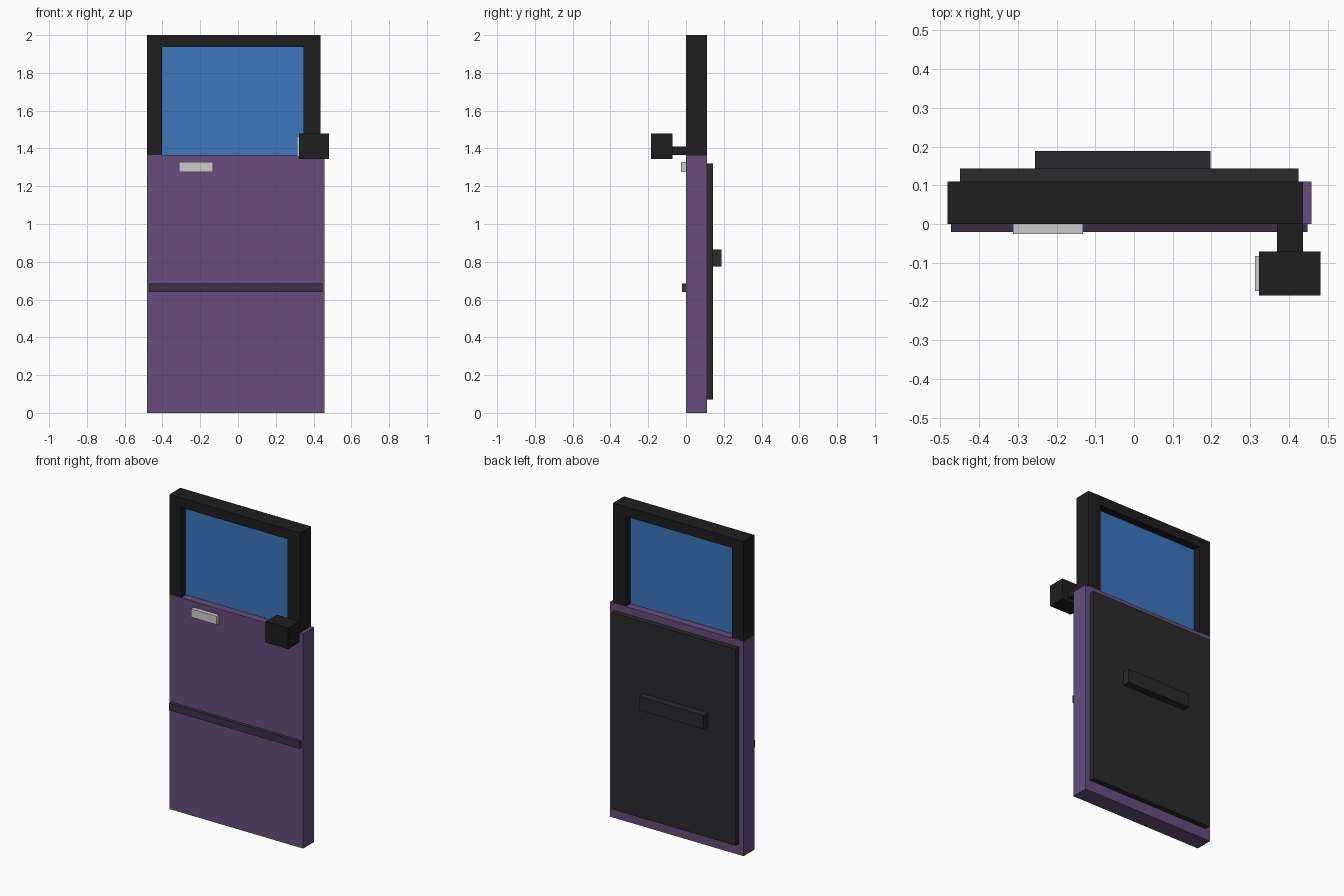
import bpy
import bmesh

if "Cube" in bpy.data.objects:
    bpy.data.objects.remove(bpy.data.objects["Cube"])


def material(name, rgb):
    m = bpy.data.materials.new(name)
    m.diffuse_color = (*rgb, 1.0)
    m.use_nodes = True
    m.node_tree.nodes["Principled BSDF"].inputs["Base Color"].default_value = m.diffuse_color
    return m


PAINT = material("purple_paint", (0.135, 0.073, 0.205))
BLACK = material("black_plastic", (0.013, 0.013, 0.014))
TRIM = material("dark_trim", (0.024, 0.023, 0.026))
STRIP = material("dark_purple_strip", (0.045, 0.030, 0.062))
GLASS = material("blue_glass", (0.045, 0.18, 0.52))
METAL = material("light_metal", (0.55, 0.55, 0.57))


def finish(name, bm, mat):
    bmesh.ops.recalc_face_normals(bm, faces=bm.faces)
    mesh = bpy.data.meshes.new(name)
    bm.to_mesh(mesh)
    bm.free()
    mesh.materials.append(mat)
    obj = bpy.data.objects.new(name, mesh)
    bpy.context.collection.objects.link(obj)
    return obj


def box(name, xs, ys, zs, mat):
    """Box spanning the given x, y and z ranges."""
    bm = bmesh.new()
    bmesh.ops.create_cube(bm, size=1)
    for v in bm.verts:
        v.co = [r[0] if c < 0 else r[1] for c, r in zip(v.co, (xs, ys, zs))]
    return finish(name, bm, mat)


def extruded_profile(name, points, ys, mat):
    """Extrude an x-z outline along y."""
    bm = bmesh.new()
    face = bm.faces.new([bm.verts.new((x, ys[0], z)) for x, z in points])
    new = bmesh.ops.extrude_face_region(bm, geom=[face])["geom"]
    bmesh.ops.translate(bm, vec=(0, ys[1] - ys[0], 0),
                        verts=[g for g in new if isinstance(g, bmesh.types.BMVert)])
    return finish(name, bm, mat)


SILL = 1.365
DEPTH = (0.0, 0.11)

# Door shell and window
box("door_panel", (-0.482, 0.458), DEPTH, (0, SILL), PAINT)
extruded_profile("window_frame", [
    (-0.482, SILL), (-0.482, 2.0), (0.436, 2.0), (0.436, SILL),
    (0.347, SILL), (0.347, 1.938), (-0.402, 1.938), (-0.402, SILL)], DEPTH, BLACK)
box("window_glass", (-0.402, 0.347), (0.049, 0.061), (SILL, 1.938), GLASS)

# Outer fittings
box("side_strip", (-0.472, 0.448), (-0.021, 0), (0.639, 0.684), STRIP)
box("outer_handle", (-0.313, -0.132), (-0.026, 0), (1.275, 1.328), METAL)

# Inner fittings
box("inner_trim", (-0.449, 0.425), (0.11, 0.143), (0.07, 1.32), TRIM)
box("armrest", (-0.256, 0.198), (0.143, 0.188), (0.776, 0.864), TRIM)

# Wing mirror
box("mirror_arm", (0.369, 0.436), (-0.071, 0), (1.366, 1.411), BLACK)
box("mirror_housing", (0.323, 0.481), (-0.184, -0.071), (1.344, 1.478), BLACK)
box("mirror_glass", (0.312, 0.323), (-0.173, -0.083), (1.357, 1.465), METAL)
